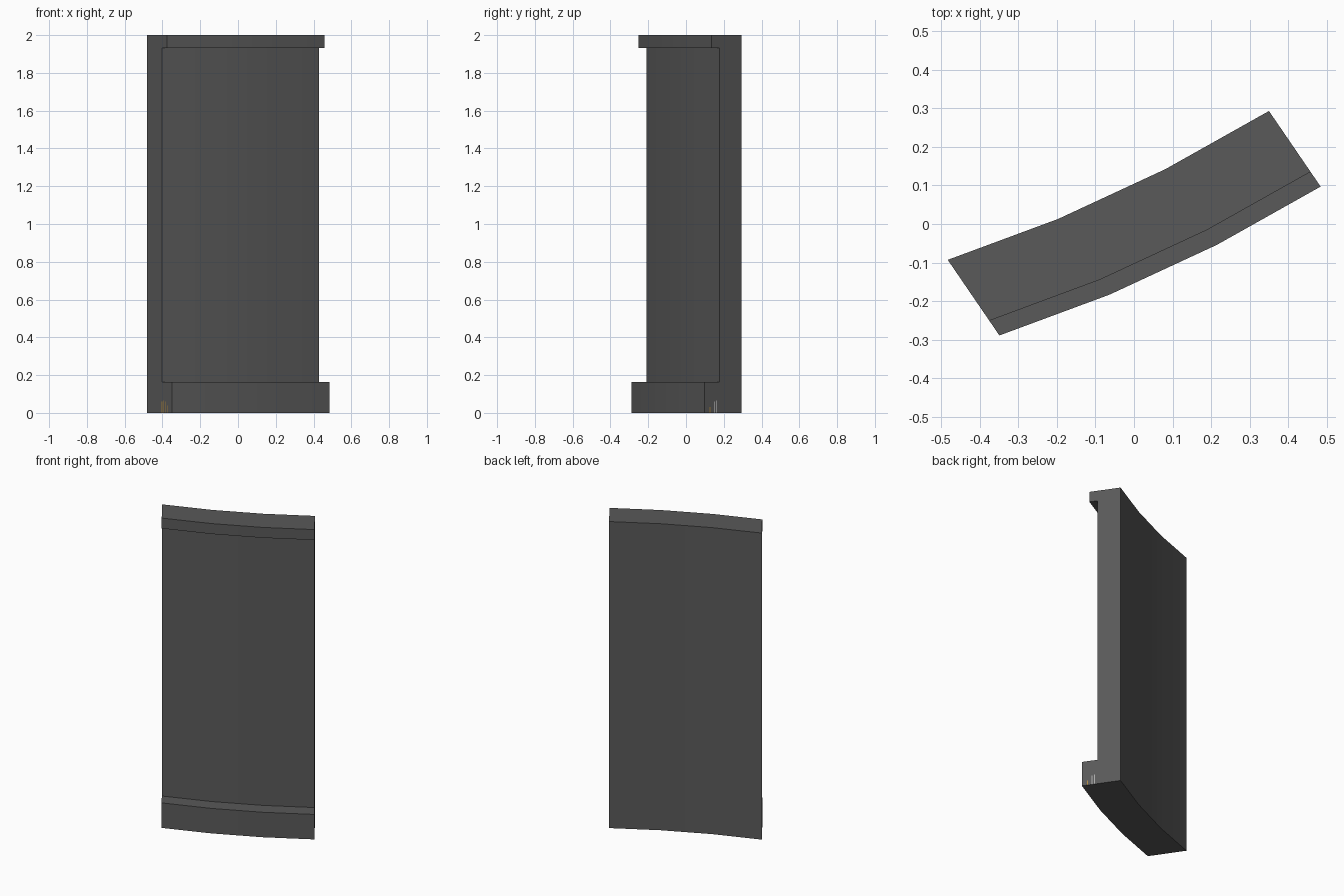
import bpy, bmesh, math
from mathutils import Vector

if "Cube" in bpy.data.objects:
    bpy.data.objects.remove(bpy.data.objects["Cube"])


def material(name, colour):
    m = bpy.data.materials.new(name)
    m.diffuse_color = (*colour, 1)
    m.use_nodes = True
    m.node_tree.nodes["Principled BSDF"].inputs["Base Color"].default_value = m.diffuse_color
    return m


GREY = material("dark grey", (0.1, 0.1, 0.1))
GOLD = material("gold", (0.42, 0.24, 0.05))
PALE = material("pale grey", (0.4, 0.4, 0.4))

# Back edge of the wall in plan, and the direction of its thickness
PATH = [Vector(p) for p in ((-0.483, -0.093), (-0.197, 0.013), (0.081, 0.142), (0.35, 0.293))]
DEPTH = Vector((0.134, -0.196))

# Cross-section: (share of depth, height)
PROFILE = [(0, 0), (1, 0), (1, 0.163), (0.595, 0.163),
           (0.595, 1.932), (0.805, 1.932), (0.805, 2), (0, 2)]


def point(p, t, z):
    q = p + DEPTH * t
    return (q.x, q.y, z)


def finish(name, bm, mat):
    bmesh.ops.recalc_face_normals(bm, faces=bm.faces)
    me = bpy.data.meshes.new(name)
    bm.to_mesh(me)
    bm.free()
    me.materials.append(mat)
    ob = bpy.data.objects.new(name, me)
    bpy.context.collection.objects.link(ob)
    return ob


# Curved wall with plinth and top lip
bm = bmesh.new()
rings = [[bm.verts.new(point(p, t, z)) for t, z in PROFILE] for p in PATH]
n = len(PROFILE)
for a, b in zip(rings, rings[1:]):
    for i in range(n):
        j = (i + 1) % n
        bm.faces.new((a[i], a[j], b[j], b[i]))
bm.faces.new(rings[0])
bm.faces.new(rings[-1])
wall = finish("curved_wall", bm, GREY)
bpy.context.view_layer.objects.active = wall
wall.select_set(True)
bpy.ops.object.shade_smooth_by_angle(angle=math.radians(30))


# Thin painted slivers at the foot of each end
def slivers(name, end, out, marks, mat):
    bm = bmesh.new()
    base = end + Vector((out, 0))
    for t, h in marks:
        w = 0.012
        bm.faces.new([bm.verts.new(point(base, s, z)) for s, z in
                      ((t - w, 0), (t + w, 0), (t + w, h), (t - w, h))])
    finish(name, bm, mat)


slivers("left_end_marks", PATH[0], -0.001,
        [(0.61, 0.06), (0.68, 0.065), (0.75, 0.06), (0.83, 0.04)], GOLD)
slivers("right_end_gold_mark", PATH[-1], 0.001, [(0.85, 0.03)], GOLD)
slivers("right_end_pale_marks", PATH[-1], 0.001, [(0.67, 0.065), (0.73, 0.06)], PALE)
